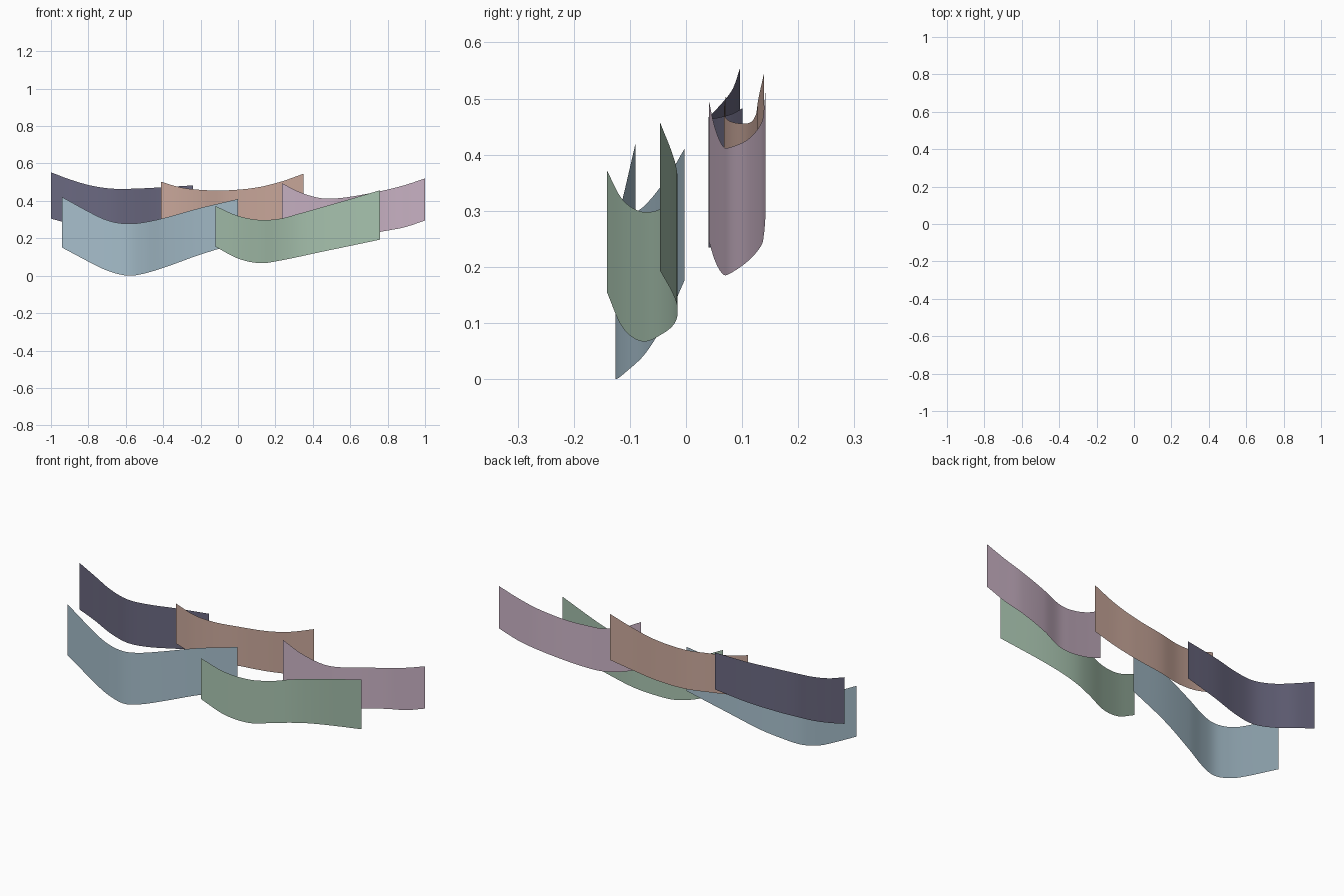
import bpy, bmesh

STEPS = 8   # subdivisions between stations


def srgb(r, g, b):
    lin = lambda c: c / 12.92 if c <= 0.04045 else ((c + 0.055) / 1.055) ** 2.4
    return (*(lin(v / 255) for v in (r, g, b)), 1)


def smooth(stations):
    """Hermite interpolation along x through (x, y, top, bottom) stations."""
    n = len(stations)

    def slope(i, k):
        a, b = stations[max(i - 1, 0)], stations[min(i + 1, n - 1)]
        return (b[k] - a[k]) / (b[0] - a[0])

    out = []
    for i in range(n - 1):
        p, q = stations[i], stations[i + 1]
        d = q[0] - p[0]
        for s in range(STEPS):
            t = s / STEPS
            row = [p[0] + d * t]
            for k in (1, 2, 3):
                row.append((2*t**3 - 3*t**2 + 1) * p[k] + (t**3 - 2*t**2 + t) * d * slope(i, k)
                           + (3*t**2 - 2*t**3) * q[k] + (t**3 - t**2) * d * slope(i + 1, k))
            out.append(row)
    out.append(list(stations[-1]))
    return out


def ribbon(name, color_name, color, stations):
    """Thin upright curved sheet, front faces toward -y."""
    bm = bmesh.new()
    pairs = [(bm.verts.new((x, y, bot)), bm.verts.new((x, y, top)))
             for x, y, top, bot in smooth(stations)]
    for (b0, t0), (b1, t1) in zip(pairs, pairs[1:]):
        bm.faces.new((b0, b1, t1, t0)).smooth = True
    mesh = bpy.data.meshes.new(name)
    bm.to_mesh(mesh)
    bm.free()
    mat = bpy.data.materials.new(color_name)
    mat.diffuse_color = srgb(*color)
    mesh.materials.append(mat)
    bpy.context.collection.objects.link(bpy.data.objects.new(name, mesh))


# Front row
ribbon("front_left_ribbon", "pale blue", (166, 190, 203), [
    (-0.94, -0.09, 0.42, 0.15), (-0.74, -0.115, 0.313, 0.045), (-0.66, -0.123, 0.286, 0.014),
    (-0.58, -0.125, 0.278, 0.0), (-0.50, -0.108, 0.286, 0.012), (-0.39, -0.073, 0.31, 0.045),
    (-0.21, -0.033, 0.36, 0.11), (0.0, -0.003, 0.41, 0.175)])
ribbon("front_right_ribbon", "sage green", (167, 194, 174), [
    (-0.12, -0.141, 0.372, 0.155), (0.0, -0.113, 0.32, 0.092), (0.12, -0.077, 0.298, 0.067),
    (0.23, -0.04, 0.306, 0.082), (0.32, -0.02, 0.33, 0.10), (0.42, -0.015, 0.358, 0.122),
    (0.55, -0.022, 0.395, 0.149), (0.76, -0.046, 0.457, 0.193)])

# Back row
ribbon("back_left_ribbon", "dark slate purple", (106, 104, 128), [
    (-1.0, 0.096, 0.553, 0.305), (-0.90, 0.082, 0.515, 0.278), (-0.79, 0.056, 0.483, 0.25),
    (-0.68, 0.04, 0.466, 0.235), (-0.57, 0.051, 0.465, 0.238), (-0.42, 0.08, 0.472, 0.257),
    (-0.24, 0.101, 0.483, 0.287)])
ribbon("back_middle_ribbon", "dusty peach", (202, 168, 155), [
    (-0.413, 0.07, 0.503, 0.29), (-0.31, 0.068, 0.473, 0.265), (-0.20, 0.08, 0.459, 0.252),
    (-0.07, 0.11, 0.456, 0.248), (0.09, 0.124, 0.47, 0.256), (0.22, 0.129, 0.50, 0.275),
    (0.35, 0.139, 0.545, 0.30)])
ribbon("back_right_ribbon", "dusty pink", (202, 179, 197), [
    (0.235, 0.041, 0.495, 0.245), (0.33, 0.052, 0.447, 0.21), (0.44, 0.066, 0.415, 0.187),
    (0.52, 0.078, 0.413, 0.188), (0.63, 0.11, 0.427, 0.21), (0.78, 0.134, 0.456, 0.238),
    (0.89, 0.139, 0.484, 0.259), (1.0, 0.142, 0.52, 0.295)])
